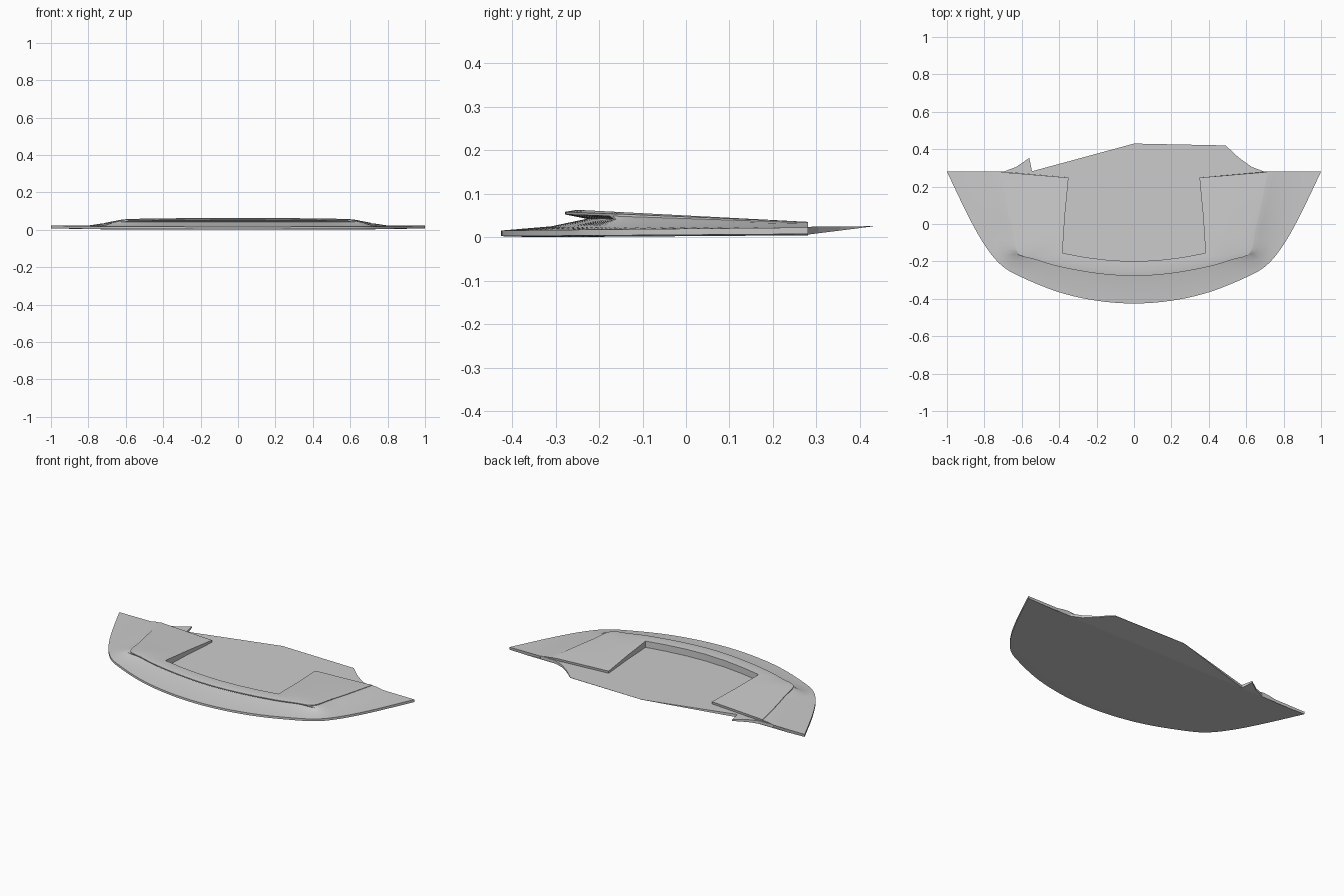
import bpy
import bmesh
from mathutils import Vector

cube = bpy.data.objects.get("Cube")
if cube:
    bpy.data.objects.remove(cube, do_unlink=True)

grey = bpy.data.materials.new("light_grey")
grey.use_nodes = True
grey.diffuse_color = (0.6, 0.6, 0.6, 1)
grey.node_tree.nodes["Principled BSDF"].inputs["Base Color"].default_value = (0.6, 0.6, 0.6, 1)

STEPS = 5


def finish(bm, name, smooth=False):
    mesh = bpy.data.meshes.new(name)
    bmesh.ops.recalc_face_normals(bm, faces=bm.faces)
    bm.to_mesh(mesh)
    bm.free()
    mesh.materials.append(grey)
    obj = bpy.data.objects.new(name, mesh)
    bpy.context.collection.objects.link(obj)
    if smooth:
        bpy.ops.object.select_all(action='DESELECT')
        obj.select_set(True)
        bpy.context.view_layer.objects.active = obj
        bpy.ops.object.shade_smooth_by_angle(angle=0.5)
    return obj


def curve(half, curved=True):
    """Mirror a half outline and sample it from the right rear round to the left rear."""
    pts = [Vector((-x, y)) for x, y in half[:0:-1]] + [Vector(p) for p in half]
    out = []
    last = len(pts) - 1
    for i in range(last):
        a, b, c, d = pts[max(i - 1, 0)], pts[i], pts[i + 1], pts[min(i + 2, last)]
        for k in range(STEPS):
            t = k / STEPS
            if curved:
                out.append(0.5 * (2 * b + (c - a) * t + (2 * a - 5 * b + 4 * c - d) * t * t
                                  + (3 * b - a - 3 * c + d) * t ** 3))
            else:
                out.append(b.lerp(c, t))
    return out + [pts[-1]]


def slope(front_z, rear_z, y0=-0.425, y1=0.28):
    return lambda y: front_z + (rear_z - front_z) * (y - y0) / (y1 - y0)


# Half outlines, centre front to rear corner
rim = [(0, -.425), (.2, -.41), (.4, -.365), (.6, -.285), (.71, -.22), (.8, -.11), (.89, .05), (1, .28)]
inset = [(x * .88, y * .88 + .034) for x, y in rim]
foot = [(0, -.31), (.2, -.295), (.4, -.262), (.55, -.222), (.69, -.165), (.72, -.03), (.75, .1), (.79, .28)]
scoop = [(0, -.228), (.2, -.215), (.4, -.185), (.53, -.17), (.65, -.15), (.68, -.03), (.71, .1), (.75, .28)]
lip = [(0, -.278), (.2, -.264), (.4, -.228), (.52, -.192), (.62, -.155), (.65, -.03), (.68, .1), (.715, .28)]
crest = [(0, -.25), (.2, -.236), (.4, -.2), (.5, -.17), (.59, -.135), (.62, -.02), (.65, .1), (.68, .275)]
cut = [(0, -.2), (.13, -.194), (.26, -.178), (.383, -.155), (.376, -.06), (.37, .04), (.36, .14), (.35, .248)]

deck = slope(.061, .036, -.2)
floor = slope(.02, .0246, -.2)
rings = [
    (curve(inset), slope(0, .005)),
    (curve(rim), slope(.003, .008)),
    (curve(rim), slope(.016, .023)),
    (curve(foot), slope(.026, .024)),
    (curve(scoop), slope(.043, .031, -.23)),
    (curve(lip), slope(.053, .034, -.28)),
    (curve(lip), slope(.059, .036, -.28)),
    (curve(crest), deck),
    (curve(cut, False), deck),
    (curve(cut, False), floor),
]

# Shell: rim, sloped apron, overhanging lip and U-shaped deck
bm = bmesh.new()
rows = [[bm.verts.new((p.x, p.y, z(p.y))) for p in pts] for pts, z in rings]
for r, s in zip(rows, rows[1:]):
    for i in range(len(r) - 1):
        bm.faces.new((r[i], r[i + 1], s[i + 1], s[i]))
bm.faces.new(rows[0])
for end in (0, -1):
    bm.faces.new([row[end] for row in rows])
finish(bm, "shell", True)

# Recessed floor inside the deck cutout
bm = bmesh.new()
outline = [(p.x, p.y) for p in curve(cut, False)]
outline = [(-.72, .28)] + outline + [(.72, .28)]
bm.faces.new([bm.verts.new((x, y, floor(y))) for x, y in outline])
finish(bm, "recessed_floor")

# Tapered rear shelf with an uneven trailing edge
bm = bmesh.new()
edge = [(.79, .28), (.71, .275), (.63, .305), (.56, .355), (.49, .42), (0, .43),
        (-.545, .282), (-.56, .353), (-.63, .305), (-.71, .275), (-.79, .28)]
under = slope(.006, .0255, .275, .43)
top = [bm.verts.new((x, y, floor(y))) for x, y in edge]
low = [bm.verts.new((x, y, under(y))) for x, y in edge]
bm.faces.new(top)
bm.faces.new(low)
for i in range(len(edge)):
    j = (i + 1) % len(edge)
    bm.faces.new((top[i], top[j], low[j], low[i]))
finish(bm, "rear_shelf")
